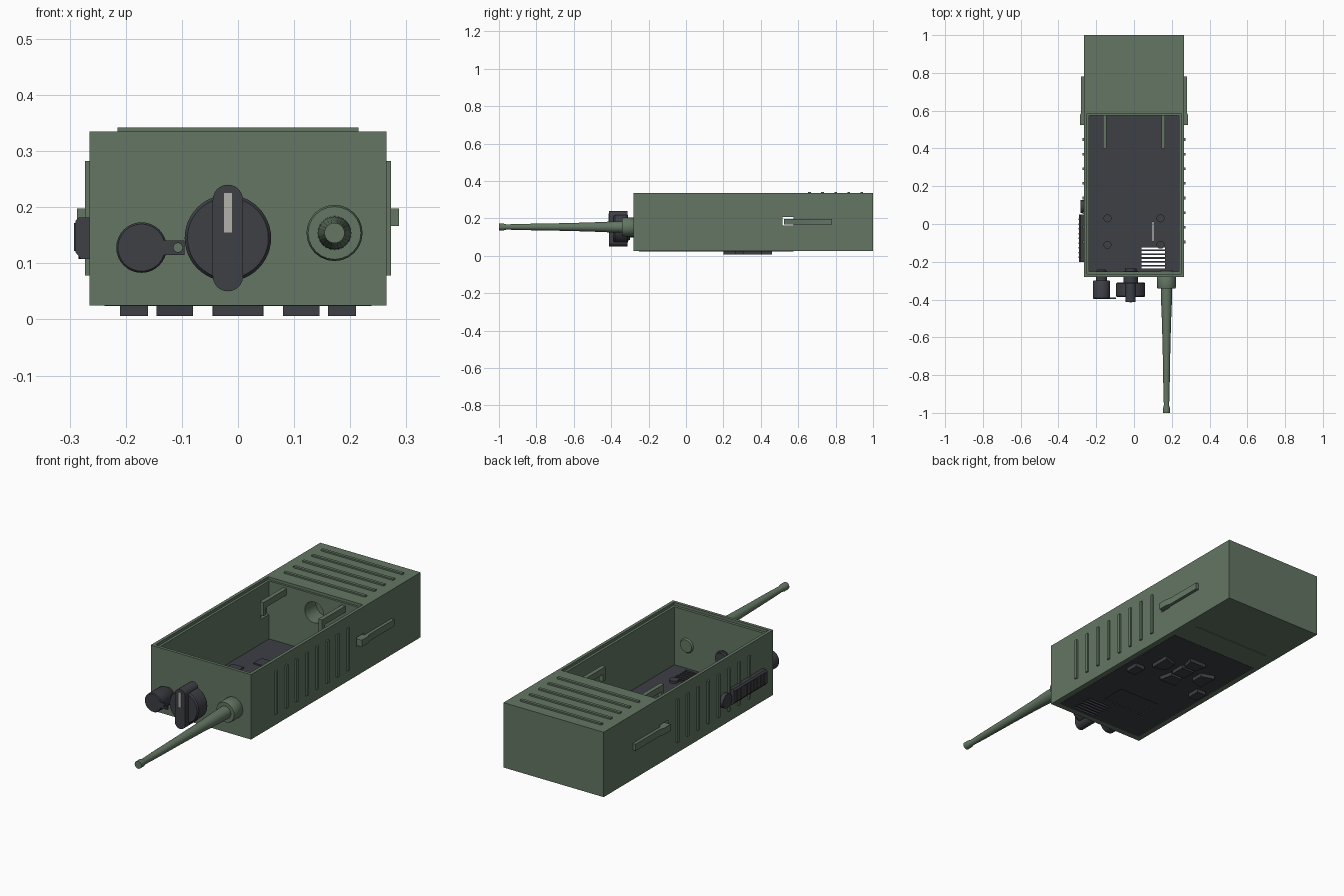
import bpy, bmesh, math
from mathutils import Vector

if "Cube" in bpy.data.objects:
    bpy.data.objects.remove(bpy.data.objects["Cube"])


def material(name, rgb):
    m = bpy.data.materials.new(name)
    m.diffuse_color = (*rgb, 1)
    m.use_nodes = True
    m.node_tree.nodes["Principled BSDF"].inputs["Base Color"].default_value = m.diffuse_color
    return m


GREEN = material("green_paint", (0.125, 0.18, 0.125))
DARK = material("dark_plastic", (0.048, 0.05, 0.06))
PALE = material("pale_marker", (0.45, 0.44, 0.40))


def finish(name, bm, mat, smooth=False):
    bmesh.ops.recalc_face_normals(bm, faces=bm.faces)
    me = bpy.data.meshes.new(name)
    bm.to_mesh(me)
    bm.free()
    ob = bpy.data.objects.new(name, me)
    bpy.context.collection.objects.link(ob)
    if mat:
        me.materials.append(mat)
    if smooth:
        bpy.ops.object.select_all(action='DESELECT')
        ob.select_set(True)
        bpy.context.view_layer.objects.active = ob
        bpy.ops.object.shade_smooth_by_angle(angle=math.radians(35))
    return ob


def add_box(bm, x, y, z):
    """Box from (min, max) ranges."""
    vs = bmesh.ops.create_cube(bm, size=1)['verts']
    for v in vs:
        v.co = Vector([(r[0] + r[1]) / 2 + c * (r[1] - r[0]) for r, c in zip((x, y, z), v.co)])


def boxes(name, mat, *ranges):
    bm = bmesh.new()
    for r in ranges:
        add_box(bm, *r)
    return finish(name, bm, mat)


def prism(name, mat, pts, axis, lo, hi):
    """Extrude a 2D outline along an axis (0 x, 1 y, 2 z)."""
    bm = bmesh.new()

    def at(p, d):
        c = list(p)
        c.insert(axis, d)
        return bm.verts.new(c)
    f = bm.faces.new([at(p, lo) for p in pts])
    top = bmesh.ops.extrude_face_region(bm, geom=[f])['geom']
    for v in top:
        if isinstance(v, bmesh.types.BMVert):
            v.co[axis] = hi
    return finish(name, bm, mat, True)


def lathe(name, mat, cx, cz, profile, n=32):
    """Solid of revolution about a y-parallel axis; profile is (radius, y)."""
    bm = bmesh.new()
    rings = []
    for r, y in profile:
        rings.append([bm.verts.new((cx + r * math.cos(2 * math.pi * i / n), y,
                                    cz + r * math.sin(2 * math.pi * i / n))) for i in range(n)])
    for a, b in zip(rings, rings[1:]):
        for i in range(n):
            j = (i + 1) % n
            bm.faces.new((a[i], a[j], b[j], b[i]))
    bm.faces.new(rings[0])
    bm.faces.new(rings[-1])
    return finish(name, bm, mat, True)


def arc(cx, cz, r, a0, a1, n=12):
    return [(cx + r * math.cos(math.radians(a0 + (a1 - a0) * i / n)),
             cz + r * math.sin(math.radians(a0 + (a1 - a0) * i / n))) for i in range(n + 1)]


def cut(ob, *cutters):
    for c in cutters:
        m = ob.modifiers.new("cut", 'BOOLEAN')
        m.operation = 'DIFFERENCE'
        m.solver = 'EXACT'
        m.object = c
        bpy.context.view_layer.objects.active = ob
        bpy.ops.object.modifier_apply(modifier=m.name)
        bpy.data.objects.remove(c)


# housing: open at the back, solid battery block at the far end
body = boxes("housing", GREEN, ((-.265, .265), (-.28, 1), (.025, .335)))
cut(body,
    boxes("cavity", None, ((-.238, .238), (-.252, .575), (0, .4))),
    boxes("rim_step", None, ((-.25, .25), (-.265, .585), (.322, .4))),
    boxes("clip_slot", None, ((-.3, .3), (.515, .574), (.162, .208))),
    lathe("wall_hole", None, 0, .235, [(.05, .5), (.05, .66)]),
    boxes("label_groove", None, ((-.21, .21), (.697, .702), (0, .028))))

# control panel with speaker slots and a display recess
panel = boxes("control_panel", DARK, ((-.238, .238), (-.252, .575), (.024, .045)))
slots = [((.04, .165), (-.236 + .02 * i, -.224 + .02 * i), (0, .1)) for i in range(6)]
cut(panel,
    boxes("speaker_slots", None, *slots),
    boxes("display_recess", None, ((-.12, .105), (-.09, .035), (0, .03))),
    boxes("display_slit", None, ((.098, .104), (-.09, .01), (0, .1))))

# keypad on the face, with key backs inside
keys = {
    "key_up": [(-.045, .46), (.045, .46), (.03, .402), (-.03, .402)],
    "key_down": [(-.045, .24), (.045, .24), (.03, .305), (-.03, .305)],
    "key_left": [(-.145, .405), (-.145, .305), (-.08, .325), (-.08, .385)],
    "key_right": [(.145, .405), (.145, .305), (.08, .325), (.08, .385)],
    "key_centre": [(-.035, .32), (.035, .32), (.035, .39), (-.035, .39)],
    "key_corner_left": [(-.21, .2), (-.16, .2), (-.16, .265), (-.21, .265)],
    "key_corner_right": [(.21, .2), (.16, .2), (.16, .265), (.21, .265)],
}
for name, pts in keys.items():
    prism(name, DARK, pts, 2, .006, .026)
backs = [(0, .43), (-.115, .355), (0, .355), (.115, .355), (0, .27), (-.185, .235), (.185, .235)]
boxes("key_backs", DARK, *[((x - .03, x + .03), (y - .03, y + .03), (.04, .051)) for x, y in backs])
for x in (-.14, .14):
    for y in (-.11, .03):
        prism("display_stud", DARK, arc(x, y, .021, 0, 345, 23), 2, .04, .056)

# raised ribs on battery lid and sides
boxes("lid_ribs", GREEN, *[((-.215, .215), (y - .007, y + .007), (.33, .342))
                           for y in (.66, .73, .80, .87, .94)])
boxes("side_ribs", GREEN, *[((min(s * .26, s * .273), max(s * .26, s * .273)),
                             (y - .007, y + .007), (.078, .282))
                            for s in (-1, 1) for y in [-.095 + .0775 * i for i in range(8)]])

# side clips and the inner hooked rails
for s in (-1, 1):
    prism("side_clip", GREEN, [(s * .25, .525), (s * .287, .525), (s * .287, .575), (s * .28, .59),
                               (s * .28, .78), (s * .262, .78), (s * .262, .575), (s * .25, .575)],
          2, .166, .198)
    prism("hooked_rail", GREEN, [(.58, .31), (.40, .31), (.40, .245), (.42, .245), (.42, .28), (.58, .28)],
          0, s * .155 - .01, s * .155 + .01)

# push to talk bar and side button
prism("talk_bar", DARK, [(-.262, .108), (-.28, .108), (-.29, .12), (-.29, .175), (-.283, .182), (-.262, .182)],
      1, -.2, .05)
boxes("talk_bar_grips", DARK, *[((-.2925, -.285), (y, y + .008), (.122, .172))
                                for y in [-.18 + .025 * i for i in range(9)]])
prism("side_button", DARK, arc(.092, .142, .034, 0, 345, 23), 0, -.284, -.262)

# selector knob
KX, KZ = -.018, .145
lathe("selector_base", DARK, KX, KZ, [(.03, -.235), (.03, -.25), (.038, -.25), (.038, -.31), (.072, -.31),
                                      (.077, -.316), (.077, -.38), (.072, -.387)], 48)
prism("selector_grip", DARK, arc(KX, KZ + .068, .027, 0, 180) + arc(KX, KZ - .068, .027, 180, 360),
      1, -.412, -.312)
boxes("selector_marker", PALE, ((KX - .007, KX + .007), (-.4145, -.40), (.155, .225)))

# connector cap with its strap tab
lathe("connector_cap", DARK, -.172, .128, [(.02, -.24), (.03, -.25), (.03, -.30), (.042, -.30), (.045, -.305),
                                           (.045, -.393), (.042, -.397)])
tab = boxes("cap_tab", DARK, ((-.135, -.095), (-.397, -.388), (.115, .141)))
cut(tab, lathe("tab_hole", None, -.107, .128, [(.008, -.42), (.008, -.36)], 16))

# antenna
lathe("antenna", GREEN, .172, .154, [(.03, -.245), (.05, -.275), (.05, -.335), (.047, -.342), (.03, -.342),
                                     (.029, -.40), (.024, -.52), (.02, -.68), (.0165, -.88), (.014, -.96),
                                     (.018, -.975), (.018, -1.0)], 24)
